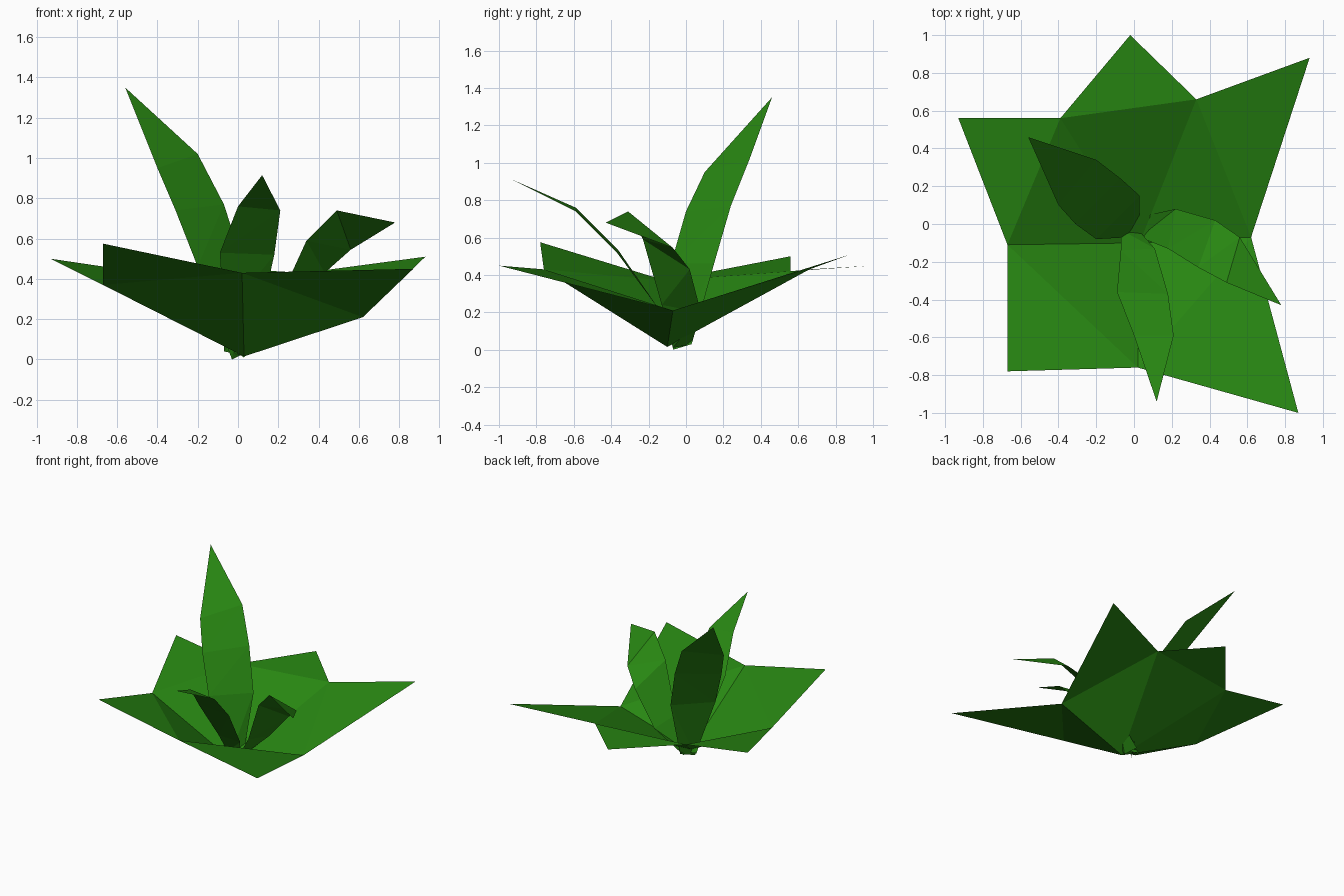
import bpy

# Remove only the default cube
default_cube = bpy.data.objects.get("Cube")
if default_cube:
    bpy.data.objects.remove(default_cube, do_unlink=True)

# One flat leaf colour
leaf_green = bpy.data.materials.new("leaf_green")
leaf_colour = (0.021, 0.24, 0.006, 1)
leaf_green.use_nodes = True
leaf_green.diffuse_color = leaf_colour
principled = leaf_green.node_tree.nodes["Principled BSDF"]
principled.inputs["Base Color"].default_value = leaf_colour
principled.inputs["Roughness"].default_value = 0.9


def add_part(name, vertices, faces):
    """Create a flat-shaded mesh object in the leaf colour."""
    mesh = bpy.data.meshes.new(name)
    mesh.from_pydata(vertices, [], faces)
    mesh.materials.append(leaf_green)
    mesh.update()
    part = bpy.data.objects.new(name, mesh)
    bpy.context.scene.collection.objects.link(part)
    return part


def folded_leaf(name, left_edge, right_edge, tip):
    """Strip of creased quads between two edges, closed by a pointed tip."""
    rows = len(left_edge)
    vertices = left_edge + right_edge + [tip]
    faces = []
    for row in range(rows - 1):
        left, right = row, row + rows
        faces.append((left, right, right + 1))
        faces.append((left, right + 1, left + 1))
    faces.append((rows - 1, rows + rows - 1, rows + rows))
    return add_part(name, vertices, faces)


def leaf_rosette(name, centre, inner_ring, tips):
    """Shallow fan of inner triangles with one pointed tip on every side."""
    count = len(inner_ring)
    vertices = [centre] + inner_ring + tips
    faces = []
    for side in range(count):
        here = side + 1
        following = (side + 1) % count + 1
        faces.append((0, here, following))
        faces.append((here, here + count, following))
    return add_part(name, vertices, faces)


# Low rosette of broad ground leaves, listed anticlockwise
leaf_rosette(
    "ground_leaves",
    centre=(0.03, -0.1, 0.015),
    inner_ring=[(-0.67, -0.11, 0.37), (0.02, -0.76, 0.43), (0.62, -0.07, 0.21),
                (0.33, 0.66, 0.43), (-0.39, 0.56, 0.42)],
    tips=[(-0.67, -0.78, 0.575), (0.87, -1, 0.45), (0.93, 0.88, 0.51),
          (-0.02, 1, 0.45), (-0.93, 0.56, 0.5)],
)

# Tall leaf leaning to the back right
folded_leaf(
    "tall_leaf",
    left_edge=[(-0.03, -0.07, 0), (-0.2, -0.08, 0.46),
               (-0.31, 0, 0.74), (-0.4, 0.1, 0.95)],
    right_edge=[(0.03, 0.03, 0.03), (0.03, 0.15, 0.46),
                (-0.07, 0.24, 0.77), (-0.2, 0.34, 1.02)],
    tip=(-0.56, 0.46, 1.35),
)

# Middle leaf arching over the front
folded_leaf(
    "front_leaf",
    left_edge=[(-0.07, -0.03, 0.04), (-0.07, -0.14, 0.21),
               (-0.09, -0.36, 0.53), (0, -0.59, 0.76)],
    right_edge=[(0.03, -0.04, 0.02), (0.11, -0.13, 0.2),
                (0.18, -0.37, 0.52), (0.21, -0.59, 0.74)],
    tip=(0.12, -0.94, 0.915),
)

# Short leaf curling over the left side
folded_leaf(
    "side_leaf",
    left_edge=[(0.03, -0.07, 0.01), (0.18, -0.13, 0.24),
               (0.34, -0.23, 0.59), (0.49, -0.31, 0.74)],
    right_edge=[(0, 0.03, 0.03), (0.22, 0.08, 0.2),
                (0.43, 0.02, 0.43), (0.56, -0.07, 0.545)],
    tip=(0.78, -0.43, 0.68),
)
